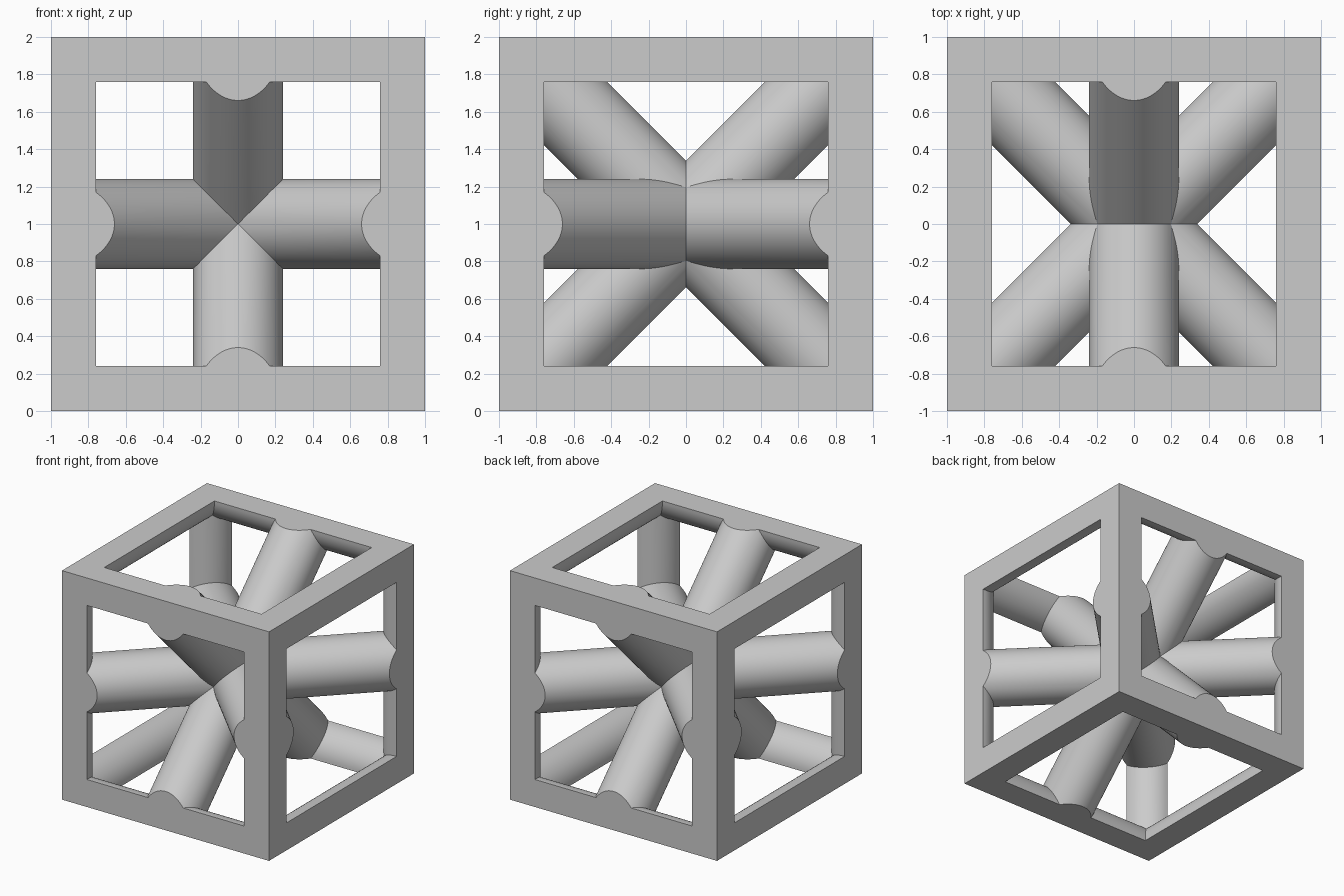
import bpy, bmesh, math
from mathutils import Vector

if "Cube" in bpy.data.objects:
    bpy.data.objects.remove(bpy.data.objects["Cube"])

R = 0.24            # rod radius
SIDES = 64
UNIT = [Vector((1, 0, 0)), Vector((0, 1, 0)), Vector((0, 0, 1))]

grey = bpy.data.materials.new("light grey")
grey.diffuse_color = (0.6, 0.6, 0.6, 1)
grey.use_nodes = True
grey.node_tree.nodes["Principled BSDF"].inputs["Base Color"].default_value = grey.diffuse_color

mesh = bpy.data.meshes.new("cube_lattice")


def keep(bm, co, n, cap=False):
    """Keep the part of bm on the side of the plane that n points to."""
    cut = bmesh.ops.bisect_plane(
        bm, geom=bm.verts[:] + bm.edges[:] + bm.faces[:], dist=1e-5,
        plane_co=co, plane_no=-Vector(n), clear_outer=True)["geom_cut"]
    if cap:
        edges = [e for e in cut if isinstance(e, bmesh.types.BMEdge)]
        bmesh.ops.edgeloop_fill(bm, edges=edges)


def sweep(bm, profile, a, b, closed_from=0):
    """Open-ended prism: profile offsets swept from a to b."""
    lo = [bm.verts.new(a + p) for p in profile]
    hi = [bm.verts.new(b + p) for p in profile]
    for i in range(len(profile)):
        j = (i + 1) % len(profile)
        bm.faces.new((lo[i], lo[j], hi[j], hi[i]))


def add(bm):
    """Append a finished piece to the shared mesh."""
    bm.to_mesh(piece := bpy.data.meshes.new("piece"))
    whole.from_mesh(piece)
    bpy.data.meshes.remove(piece)
    bm.free()


# Half struts run from the centre to these edge midpoints
mids = [(Vector((0, s, t)), UNIT[0]) for s in (-1, 1) for t in (-1, 1)]
mids += [(Vector((s, t, 0)), UNIT[2]) for s in (-1, 1) for t in (-1, 1)]
dirs = [m.normalized() for m, _ in mids]
whole = bmesh.new()

# Diagonal half struts, capped flush with the cube and mitred to their neighbours
for (m, u), d in zip(mids, dirs):
    bm = bmesh.new()
    v = d.cross(u)
    ring = [R * (math.cos(k * 2 * math.pi / SIDES) * u + math.sin(k * 2 * math.pi / SIDES) * v)
            for k in range(SIDES)]
    sweep(bm, ring, -0.5 * d, m + 0.6 * d)
    for ax in UNIT:
        if abs(m.dot(ax)) > 0.5:
            keep(bm, m, -m.dot(ax) * ax, cap=True)
    for o in dirs:
        if (o - d).length > 1e-4 and (o + d).length > 1e-4:
            keep(bm, (0, 0, 0), d - o)
    keep(bm, m, -d - u)
    keep(bm, m, -d + u)
    add(bm)

# Half edge rods: quarter-round bars mitred at the corners and against the struts
for axis in range(3):
    e0, f, g = UNIT[axis], UNIT[(axis + 1) % 3], UNIT[(axis + 2) % 3]
    for s in (-1, 1):
        for t in (-1, 1):
            m = s * f + t * g
            fi, gi = -s * f, -t * g
            n = SIDES // 4
            prof = [Vector()] + [R * (math.cos(k * math.pi / 2 / n) * fi +
                                      math.sin(k * math.pi / 2 / n) * gi) for k in range(n + 1)]
            for e in (e0, -e0):
                bm = bmesh.new()
                sweep(bm, prof, m, m + e)
                keep(bm, m + e, -e - fi)
                keep(bm, m + e, -e - gi)
                if axis != 1:
                    keep(bm, m, e + m.normalized())
                add(bm)

# Weld into one skin
bmesh.ops.remove_doubles(whole, verts=whole.verts[:], dist=2e-4)
bmesh.ops.recalc_face_normals(whole, faces=whole.faces[:])
bmesh.ops.translate(whole, verts=whole.verts[:], vec=(0, 0, 1))
whole.to_mesh(mesh)
whole.free()
mesh.materials.append(grey)

lattice = bpy.data.objects.new("cube_lattice", mesh)
bpy.context.collection.objects.link(lattice)
lattice.select_set(True)
bpy.context.view_layer.objects.active = lattice
bpy.ops.object.shade_smooth_by_angle(angle=math.radians(25))
